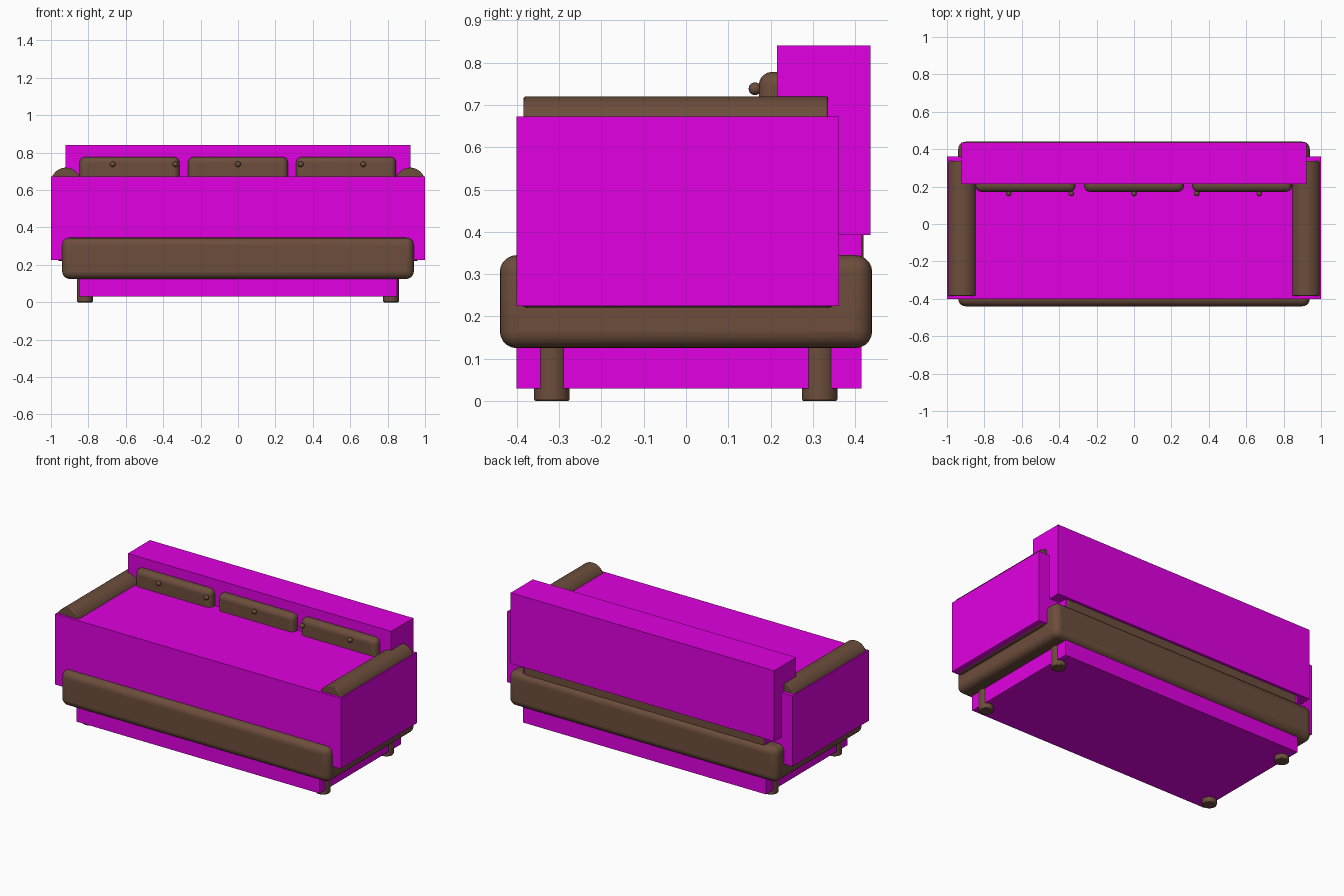
import bpy, math

if "Cube" in bpy.data.objects:
    bpy.data.objects.remove(bpy.data.objects["Cube"])


def material(name, rgb):
    m = bpy.data.materials.new(name)
    m.diffuse_color = (*rgb, 1)
    m.use_nodes = True
    m.node_tree.nodes["Principled BSDF"].inputs["Base Color"].default_value = m.diffuse_color
    return m


BROWN = material("brown_leather", (0.15, 0.075, 0.045))
MAGENTA = material("magenta", (0.75, 0.0, 0.75))


def finish(name, mat, smooth=True):
    ob = bpy.context.object
    ob.name = name
    ob.data.materials.append(mat)
    if smooth:
        bpy.ops.object.shade_smooth_by_angle(angle=math.radians(40))
    return ob


def box(name, x, y, z, mat=BROWN, bevel=0.0):
    """Box from (min, max) ranges, optionally with rounded edges."""
    bpy.ops.mesh.primitive_cube_add(size=1, location=[(a + b) / 2 for a, b in (x, y, z)])
    ob = bpy.context.object
    ob.scale = [b - a for a, b in (x, y, z)]
    bpy.ops.object.transform_apply(location=False, rotation=False, scale=True)
    if bevel:
        mod = ob.modifiers.new("round", 'BEVEL')
        mod.width, mod.segments = bevel, 5
    return finish(name, mat, bevel > 0)


def cylinder(name, loc, radius, depth, rot=(0, 0, 0), bevel=0.005):
    bpy.ops.mesh.primitive_cylinder_add(vertices=40, radius=radius, depth=depth,
                                        location=loc, rotation=rot)
    mod = bpy.context.object.modifiers.new("round", 'BEVEL')
    mod.width, mod.segments, mod.limit_method = bevel, 2, 'ANGLE'
    return finish(name, BROWN)


# Upholstered base and the seat inside
box("base", (-0.94, 0.94), (-0.44, 0.44), (0.125, 0.345), bevel=0.04)
box("seat_cushion", (-0.85, 0.85), (-0.385, 0.25), (0.34, 0.47), bevel=0.04)

# Backrest and its support
box("backrest", (-0.918, 0.918), (0.225, 0.43), (0.395, 0.835), bevel=0.04)
box("back_support", (-0.84, 0.84), (0.25, 0.42), (0.3, 0.42), bevel=0.01)

# Three back cushions
for i, cx in enumerate((-0.58, 0.0, 0.578)):
    box(f"back_cushion_{i}", (cx - 0.267, cx + 0.267), (0.172, 0.30), (0.46, 0.778), bevel=0.032)

# Row of buttons
for i in range(5):
    bpy.ops.mesh.primitive_uv_sphere_add(segments=16, ring_count=10, radius=0.015,
                                         location=((i - 2) * 0.335, 0.163, 0.738))
    finish(f"button_{i}", BROWN)

# Arms and legs on both sides
for side, s in (("left", -1), ("right", 1)):
    xs = sorted((s * 0.865, s * 0.975))
    box(f"{side}_arm_panel", xs, (-0.398, 0.358), (0.221, 0.66), bevel=0.025)
    cylinder(f"{side}_arm_roll", (s * 0.92, -0.024, 0.64), 0.08, 0.72, (math.pi / 2, 0, 0))
    for end, y in (("front", -0.317), ("back", 0.316)):
        cylinder(f"{end}_{side}_leg", (s * 0.818, y, 0.07), 0.042, 0.14)

# Plain magenta blocks around legs, seat and back
box("leg_block", (-0.85, 0.85), (-0.4, 0.415), (0.03, 0.4), MAGENTA)
box("seat_block", (-1, 1), (-0.4, 0.361), (0.225, 0.672), MAGENTA)
box("back_block", (-0.922, 0.922), (0.215, 0.436), (0.392, 0.84), MAGENTA)
